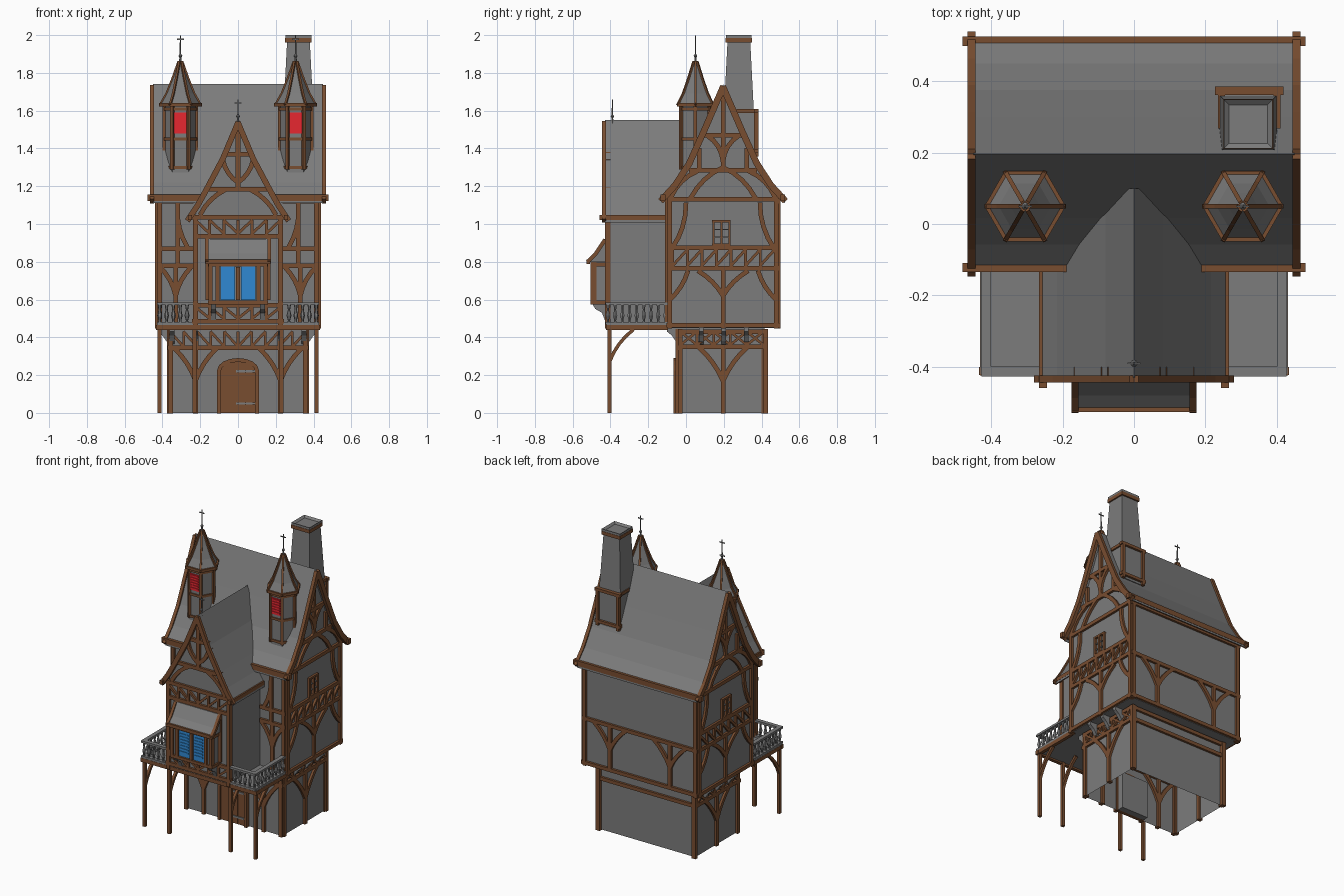
import bpy, bmesh, math
from mathutils import Vector


def material(name, rgb):
    m = bpy.data.materials.new(name)
    m.diffuse_color = (*rgb, 1)
    return m


GREY = material("grey stone and plaster", (0.2, 0.2, 0.2))
WOOD = material("brown timber", (0.19, 0.075, 0.03))
RED = material("red shutter", (0.8, 0.02, 0.03))
BLUE = material("blue shutter", (0.03, 0.25, 0.65))


def finish(name, bm, mat):
    bmesh.ops.recalc_face_normals(bm, faces=bm.faces)
    me = bpy.data.meshes.new(name)
    bm.to_mesh(me)
    bm.free()
    me.materials.append(mat)
    ob = bpy.data.objects.new(name, me)
    bpy.context.collection.objects.link(ob)
    return ob


def place(axis, o, u, v):
    return Vector({'x': (o, u, v), 'y': (u, o, v), 'z': (u, v, o)}[axis])


def prism(name, pts, axis, spans, mat, open_bottom=False):
    """Extrude a 2D outline along an axis, once per (start, end) span."""
    bm = bmesh.new()
    for a, b in spans:
        A = [bm.verts.new(place(axis, a, *p)) for p in pts]
        B = [bm.verts.new(place(axis, b, *p)) for p in pts]
        if not open_bottom:
            bm.faces.new(A)
        bm.faces.new(B)
        for i in range(len(pts)):
            j = (i + 1) % len(pts)
            bm.faces.new((A[i], A[j], B[j], B[i]))
    return finish(name, bm, mat)


def box(name, x0, x1, y0, y1, z0, z1, mat, **k):
    return prism(name, [(x0, y0), (x1, y0), (x1, y1), (x0, y1)], 'z', [(z0, z1)], mat, **k)


def bar(bm, p, q, n, w, d):
    t = (q - p).normalized()
    s = t.cross(n).normalized() * w / 2
    n = n * d / 2
    e = t * w * 0.15
    A = [bm.verts.new(p - e + a) for a in (s + n, s - n, -s - n, n - s)]
    B = [bm.verts.new(q + e + a) for a in (s + n, s - n, -s - n, n - s)]
    bm.faces.new(A)
    bm.faces.new(B)
    for i in range(4):
        bm.faces.new((A[i], A[i - 1], B[i - 1], B[i]))


def beams(name, axis, offsets, segs, w=0.024, d=0.03, mat=WOOD):
    """Timbers in a wall plane; a fifth value in a segment bows it."""
    bm = bmesh.new()
    n = place(axis, 1, 0, 0)
    for o in offsets:
        for s in segs:
            p, q = Vector(s[:2]), Vector(s[2:4])
            pts = [p, q]
            if len(s) > 4:
                c = (p + q) / 2 + Vector((p.y - q.y, q.x - p.x)).normalized() * s[4] * 2
                pts = [p.lerp(c, t / 4).lerp(c.lerp(q, t / 4), t / 4) for t in range(5)]
            for a, b in zip(pts, pts[1:]):
                bar(bm, place(axis, o, *a), place(axis, o, *b), n, w, d)
    return finish(name, bm, mat)


def mir(segs, c=0):
    return segs + [(2 * c - s[0], s[1], 2 * c - s[2], s[3], *[-k for k in s[4:]]) for s in segs]


def chain(pts):
    return [(*a, *b) for a, b in zip(pts, pts[1:])]


def band(u0, u1, v0, v1, n, cross=False):
    out, h = [], (u1 - u0) / n
    for i in range(n):
        a = u0 + i * h
        out += [(a, v0, a, v1), (a, v0, a + h, v1)]
        if cross:
            out.append((a, v1, a + h, v0))
    return out


def ybrace(u, v0, v1, vb, s):
    return [(u, v0, u, v1), (u, vb, u - s, v1, -0.012), (u, vb, u + s, v1, 0.012)]


def lathe(bm, prof, x, y, n):
    rings = [[bm.verts.new((x + r * math.cos(math.tau * i / n), y + r * math.sin(math.tau * i / n), z))
              for i in range(n)] for r, z in prof]
    for A, B in zip(rings, rings[1:]):
        for i in range(n):
            bm.faces.new((A[i - 1], A[i], B[i], B[i - 1]))
    bm.faces.new(rings[0])
    bm.faces.new(rings[-1])


C = 0.196  # ridge of the main roof in y

# Ground floor, hollow underneath
box("ground_floor", -0.36, 0.36, -0.04, 0.415, 0, 0.455, GREY, open_bottom=True)
side = mir([(-0.03, 0, -0.03, 0.44)], C)
beams("ground_side_timbers", 'x', (-0.36, 0.36),
      side + ybrace(C, 0, 0.35, 0.17, 0.13) + [(-0.04, 0.35, 0.42, 0.35), (-0.04, 0.43, 0.42, 0.43)])
beams("ground_side_lattice", 'x', (-0.36, 0.36), band(-0.03, 0.41, 0.36, 0.43, 5, True), 0.014)
beams("ground_front_timbers", 'y', (-0.04,),
      mir([(0.355, 0, 0.355, 0.44)] + ybrace(0.225, 0, 0.34, 0.17, 0.11)) + [(-0.37, 0.345, 0.37, 0.345)])
beams("ground_front_lattice", 'y', (-0.04,), mir(band(0, 0.36, 0.35, 0.43, 5)), 0.014)
beams("ground_back_timbers", 'y', (0.415,),
      mir([(0.355, 0, 0.355, 0.44)]) + [(-0.37, 0.35, 0.37, 0.35), (-0.37, 0.43, 0.37, 0.43)])

# Arched door with frame and hinges
arch = [(0.1 * math.cos(a), 0.225 + 0.055 * math.sin(a)) for a in [math.pi * i / 8 for i in range(9)]]
outline = [(0.1, 0)] + arch + [(-0.1, 0)]
prism("door", outline, 'y', [(-0.055, -0.03)], WOOD)
box("door_recess", -0.1, 0.1, -0.03, 0.01, 0, 0.25, GREY)
beams("door_frame", 'y', (-0.05,), chain(outline), 0.02, 0.03)
beams("door_planks", 'y', (-0.055,), [(x, 0.01, x, 0.26) for x in (-0.06, -0.02, 0.02, 0.06)], 0.034, 0.008)
beams("door_hinges", 'y', (-0.061,), [(-0.01, z, 0.09, z) for z in (0.05, 0.22)], 0.012, 0.008, GREY)

# Corbels carrying the overhanging storey
curve = [(0, 0.45), (0, 0.43), (0.025, 0.41), (0.045, 0.38), (0.065, 0.36), (0.065, 0.45)]
for s in (-1, 1):
    prism("side_corbels", [(s * (0.425 - u), v) for u, v in curve], 'y',
          [(y - 0.012, y + 0.012) for y in (0.08, 0.2, 0.32)], GREY)
prism("front_corbels", [(u - 0.1, v) for u, v in curve], 'x',
      [(x - 0.013, x + 0.013) for x in (-0.35, -0.225, 0.225, 0.35)], GREY)

# Main upper storey and bell-cast roof
half = [(0, 1.74), (0.104, 1.5), (0.179, 1.335), (0.254, 1.22), (0.327, 1.14)]
roof = [(C - u, v) for u, v in half[::-1]] + [(C + u, v) for u, v in half[1:]]
inner = [(y, z - 0.03) for y, z in roof]
prism("upper_storey", [(-0.095, 0.45), (0.485, 0.45), (0.485, 1.13)] + inner[1:-1][::-1] + [(-0.095, 1.13)],
      'x', [(-0.425, 0.425)], GREY)
prism("main_roof", roof + inner[::-1], 'x', [(-0.45, 0.45)], GREY)
beams("main_bargeboards", 'x', (-0.455, 0.455), chain([(y, z - 0.015) for y, z in roof]), 0.034, 0.022)
beams("eaves_beams", 'y', (-0.122, 0.512), [(-0.475, 1.14, 0.475, 1.14)], 0.034, 0.026)

# Side walls and gables
beams("side_timbers", 'x', (-0.425, 0.425),
      mir([(-0.085, 0.45, -0.085, 1.14), (-0.085, 0.6, 0.01, 0.75, -0.012),
           (-0.075, 0.87, 0.0, 1.11, -0.02), (-0.08, 1.14, 0.06, 1.28, 0.02), (0.07, 1.29, 0.07, 1.4),
           (C, 1.33, 0.11, 1.47, -0.02)], C)
      + ybrace(C, 0.45, 0.75, 0.62, 0.13)
      + [(C, 1.29, C, 1.7), (C, 1.3, C + 0.17, 1.14, 0.02), (C, 1.3, C - 0.17, 1.14, -0.02)]
      + [(a, z, 2 * C - a, z) for a, z in ((-0.1, 0.465), (-0.09, 0.765), (-0.09, 0.875), (-0.09, 1.13), (0.02, 1.285), (0.09, 1.47))])
beams("side_lattice", 'x', (-0.425, 0.425), band(-0.07, 0.47, 0.78, 0.865, 7), 0.015)
beams("side_windows", 'x', (-0.428, 0.428),
      [(0.14, z, 0.235, z) for z in (0.89, 1.015)] + [(y, 0.89, y, 1.015) for y in (0.145, 0.188, 0.23)], 0.012, 0.025)
beams("side_window_bars", 'x', (-0.428, 0.428), [(0.14, z, 0.235, z) for z in (0.93, 0.97)], 0.006, 0.012, GREY)

# Front and back walls of the main storey
beams("front_wall_timbers", 'y', (-0.095,),
      mir([(0.415, 0.45, 0.415, 1.14), (0.32, 0.78, 0.32, 1.13), (0.24, 0.78, 0.425, 0.78),
           (0.24, 0.87, 0.425, 0.87), (0.24, 1.12, 0.425, 1.12), (0.27, 0.88, 0.32, 1.08, -0.015)]
          + ybrace(0.33, 0.46, 0.77, 0.62, 0.08)))
beams("back_wall_timbers", 'y', (0.485,),
      mir([(0.415, 0.45, 0.415, 1.14)] + ybrace(0.225, 0.46, 0.76, 0.6, 0.12))
      + [(-0.43, z, 0.43, z) for z in (0.465, 0.765, 1.12)])

# Front wing with its own steep roof
half = [(0, 1.55), (0.08, 1.36), (0.165, 1.2), (0.215, 1.11), (0.265, 1.035)]
wroof = [(-u, v) for u, v in half[::-1]] + half[1:]
winner = [(x, z - 0.028) for x, z in wroof]
prism("front_wing", [(-0.23, 0.45), (0.23, 0.45), (0.23, 1.03)] + winner[1:-1][::-1] + [(-0.23, 1.03)],
      'y', [(-0.415, -0.05)], GREY)
prism("wing_roof", wroof + winner[::-1], 'y', [(-0.43, 0.1)], GREY)
beams("wing_bargeboards", 'y', (-0.434,), chain([(x, z - 0.014) for x, z in wroof]), 0.03, 0.02)
beams("wing_eaves_beams", 'x', (-0.255, 0.255), [(-0.455, 1.035, -0.1, 1.035)], 0.026, 0.022)
beams("wing_front_timbers", 'y', (-0.415,),
      mir([(0.225, 0.45, 0.225, 1.04), (0.16, 0.6, 0.16, 0.93), (0.2, 1.05, 0.07, 1.18, -0.015),
           (0, 1.22, 0.08, 1.34, -0.015)])
      + [(-a, z, a, z) for a, z in ((0.24, 0.485), (0.235, 0.57), (0.22, 0.935), (0.24, 1.035), (0.165, 1.185), (0.07, 1.37))]
      + [(0, 1.19, 0, 1.5)])
beams("wing_lattice", 'y', (-0.415,),
      mir(band(0, 0.225, 0.95, 1.02, 3) + band(0, 0.225, 0.5, 0.56, 3)), 0.015)

# Bay window with blue shutters and lean-to roof
box("bay_window", -0.15, 0.15, -0.49, -0.41, 0.575, 0.81, GREY)
prism("bay_roof", [(-0.525, 0.8), (-0.48, 0.845), (-0.43, 0.92), (-0.41, 0.92), (-0.41, 0.8)],
      'x', [(-0.165, 0.165)], GREY)
beams("bay_bargeboards", 'x', (-0.165, 0.165), chain([(-0.52, 0.8), (-0.48, 0.84), (-0.43, 0.915)]), 0.02, 0.02)
beams("bay_eaves_beam", 'y', (-0.517,), [(-0.17, 0.8, 0.17, 0.8)], 0.022, 0.02)
beams("bay_front_frame", 'y', (-0.49,),
      mir([(0.145, 0.58, 0.145, 0.8), (0.108, 0.59, 0.108, 0.79)])
      + [(-0.155, 0.585, 0.155, 0.585), (-0.15, 0.785, 0.15, 0.785), (0, 0.6, 0, 0.77)], 0.02, 0.03)
beams("bay_side_frame", 'x', (-0.15, 0.15), [(-0.48, 0.585, -0.42, 0.585), (-0.48, 0.785, -0.42, 0.785)], 0.02, 0.02)
beams("blue_shutters", 'y', (-0.494,), mir([(0.054, 0.61, 0.054, 0.765)]), 0.078, 0.008, BLUE)
beams("blue_shutter_slats", 'y', (-0.499,),
      mir([(0.025, 0.63 + 0.02 * i, 0.085, 0.63 + 0.02 * i) for i in range(7)]), 0.009, 0.006, BLUE)
prism("bay_brackets", [(-0.495, 0.575), (-0.48, 0.55), (-0.445, 0.53), (-0.425, 0.48), (-0.41, 0.48), (-0.41, 0.575)],
      'x', [(x - 0.014, x + 0.014) for x in (-0.13, 0.13)], GREY)

# Balcony on posts with turned balusters
box("balcony_floor", -0.43, 0.43, -0.42, -0.09, 0.45, 0.468, GREY)
beams("balcony_edge_front", 'y', (-0.412,), [(-0.43, 0.452, 0.43, 0.452)], 0.026, 0.022)
beams("balcony_edge_sides", 'x', (-0.42, 0.42), [(-0.42, 0.452, -0.1, 0.452)], 0.026, 0.022)
beams("balcony_posts", 'y', (-0.405,), mir([(0.415, 0.003, 0.415, 0.45), (0.23, 0.003, 0.23, 0.45)]), 0.02, 0.02)
beams("balcony_braces", 'x', (-0.415, -0.23, 0.23, 0.415), [(-0.405, 0.27, -0.28, 0.44, 0.015)], 0.018, 0.018)
beams("handrail_front", 'y', (-0.413,), mir([(0.24, 0.577, 0.425, 0.577), (0.24, 0.475, 0.425, 0.475)]), 0.014, 0.028, GREY)
beams("handrail_sides", 'x', (-0.415, 0.415), [(-0.42, z, -0.1, z) for z in (0.577, 0.475)], 0.014, 0.028, GREY)
bm = bmesh.new()
spots = [(0.27 + 0.036 * i, -0.413) for i in range(5)] + [(0.415, -0.375 + 0.038 * i) for i in range(8)]
for s in (-1, 1):
    for x, y in spots:
        lathe(bm, [(0.009, 0.475), (0.006, 0.49), (0.013, 0.515), (0.006, 0.545), (0.01, 0.572)], s * x, y, 6)
finish("balusters", bm, GREY)

# Hexagonal roof turrets with red shutters
TX, TY = 0.305, 0.05
cone = [(0.108, 1.63), (0.074, 1.69), (0.042, 1.77), (0.01, 1.86)]
for s in (-1, 1):
    x = s * TX
    bm = bmesh.new()
    lathe(bm, [(0.085, 1.27), (0.085, 1.63)], x, TY, 6)
    finish("turret_body", bm, GREY)
    bm = bmesh.new()
    lathe(bm, cone, x, TY, 6)
    finish("turret_roof", bm, GREY)
    bm = bmesh.new()
    for i in range(6):
        d, e = [Vector((math.cos(a), math.sin(a), 0)) for a in (i * math.pi / 3, (i + 1) * math.pi / 3)]
        at = lambda k, r, z: Vector((x, TY, z)) + k * r
        up = Vector((0, 0, 1))
        bar(bm, at(d, 0.085, 1.29), at(d, 0.085, 1.63), d, 0.018, 0.018)
        bar(bm, at(d, 0.106, 1.632), at(e, 0.106, 1.632), up, 0.014, 0.018)
        for z in (1.3, 1.45, 1.61):
            bar(bm, at(d, 0.084, z), at(e, 0.084, z), up, 0.016, 0.016)
        for (r0, z0), (r1, z1) in zip(cone, cone[1:]):
            bar(bm, at(d, r0, z0), at(d, r1, z1), d.cross(up), 0.012, 0.012)
    finish("turret_timbers", bm, WOOD)
    beams("red_shutter", 'y', (TY - 0.076,), [(x, 1.49, x, 1.58)], 0.066, 0.008, RED)
    beams("red_slats", 'y', (TY - 0.081,), [(x - 0.028, 1.495 + 0.017 * i, x + 0.028, 1.495 + 0.017 * i) for i in range(6)],
          0.009, 0.006, RED)

# Finials with small cross bars
bm = bmesh.new()
for x, y, z, h in ((-TX, TY, 1.85, 0.148), (TX, TY, 1.85, 0.148), (0, -0.39, 1.53, 0.13)):
    lathe(bm, [(0.009, z), (0.005, z + 0.03), (0.011, z + 0.04), (0.004, z + 0.05), (0.003, z + h)], x, y, 6)
    bar(bm, Vector((x - 0.018, y, z + h - 0.02)), Vector((x + 0.018, y, z + h - 0.02)), Vector((0, 1, 0)), 0.006, 0.005)
finish("finials", bm, GREY)

# Chimney: framed base, tapered shaft, banded hollow cap
box("chimney_base", 0.245, 0.4, 0.2, 0.37, 1.36, 1.6, GREY)
bm = bmesh.new()
low, top = [[bm.verts.new((0.32 + a * r, 0.28 + b * r, z)) for a, b in ((-1, -1), (1, -1), (1, 1), (-1, 1))]
            for r, z in ((0.08, 1.58), (0.06, 1.97))]
bm.faces.new(low)
for i in range(4):
    bm.faces.new((low[i - 1], low[i], top[i], top[i - 1]))
finish("chimney_shaft", bm, GREY)
box("chimney_band", 0.25, 0.39, 0.21, 0.35, 1.962, 1.985, WOOD)
cap = box("chimney_cap", 0.252, 0.388, 0.212, 0.348, 1.98, 2.0, GREY)
bm = bmesh.new()
bm.from_mesh(cap.data)
f = max(bm.faces, key=lambda f: f.calc_center_median().z)
bmesh.ops.inset_region(bm, faces=[f], thickness=0.02)
bmesh.ops.translate(bm, verts=f.verts, vec=(0, 0, -0.012))
bm.to_mesh(cap.data)
bm.free()
beams("chimney_back_frame", 'y', (0.373,),
      [(0.245, 1.36, 0.245, 1.6), (0.4, 1.36, 0.4, 1.6), (0.23, 1.385, 0.415, 1.385), (0.23, 1.598, 0.415, 1.598)], 0.02, 0.024)
beams("chimney_side_frame", 'x', (0.245, 0.4), [(0.27, 1.598, 0.37, 1.598), (0.3, 1.385, 0.37, 1.385)], 0.02, 0.02)
